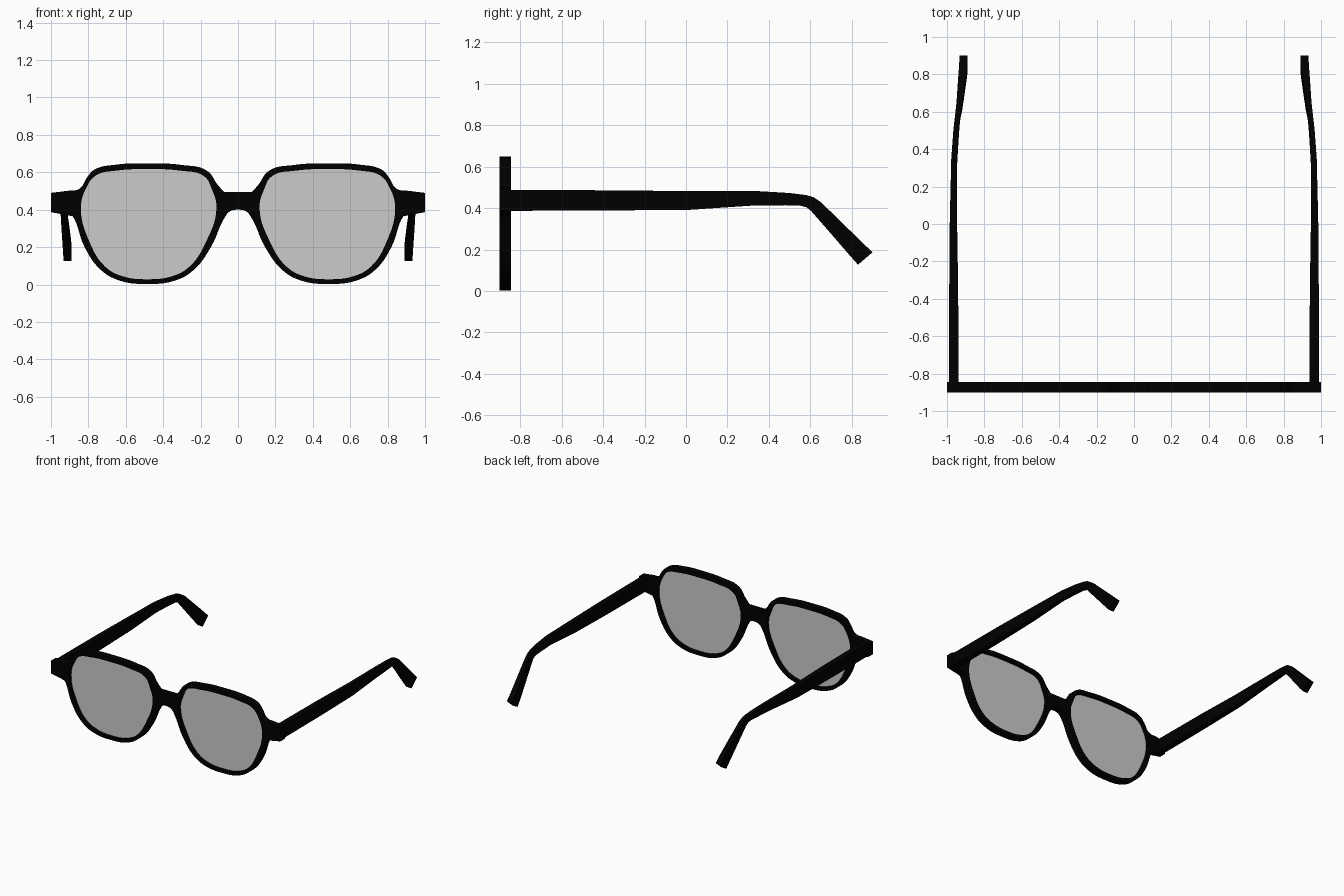
import bpy, bmesh, math

if "Cube" in bpy.data.objects:
    bpy.data.objects.remove(bpy.data.objects["Cube"])


def material(name, rgba):
    m = bpy.data.materials.new(name)
    m.diffuse_color = rgba
    m.use_nodes = True
    m.node_tree.nodes["Principled BSDF"].inputs["Base Color"].default_value = m.diffuse_color
    return m


black = material("black_acetate", (0.0, 0.0, 0.0, 1))
tint = material("tinted_lens", (0.52, 0.52, 0.52, 0.5))


def plate(name, outlines, y, half, mat):
    """Filled, extruded outlines (x, z[, 'corner']) standing in the XZ plane."""
    cu = bpy.data.curves.new(name, 'CURVE')
    cu.dimensions = '2D'
    cu.fill_mode = 'BOTH'
    cu.extrude = half
    cu.resolution_u = 6
    for pts in outlines:
        sp = cu.splines.new('BEZIER')
        sp.bezier_points.add(len(pts) - 1)
        sp.use_cyclic_u = True
        for bp, p in zip(sp.bezier_points, pts):
            bp.co = (p[0], p[1], 0)
            bp.handle_left_type = bp.handle_right_type = 'VECTOR' if len(p) > 2 else 'AUTO'
    ob = bpy.data.objects.new(name, cu)
    bpy.context.collection.objects.link(ob)
    ob.rotation_euler = (math.pi / 2, 0, 0)
    ob.location.y = y
    cu.materials.append(mat)
    finish(ob, True)
    return ob


def finish(ob, convert=False):
    bpy.ops.object.select_all(action='DESELECT')
    ob.select_set(True)
    bpy.context.view_layer.objects.active = ob
    if convert:
        bpy.ops.object.convert(target='MESH')
    bpy.ops.object.shade_smooth_by_angle(angle=math.radians(30))


def mirrored(pts):
    return [(-p[0],) + tuple(p[1:]) for p in reversed(pts)]


# Lens opening, right side
lens = [(0.485, 0.617), (0.65, 0.609), (0.76, 0.583), (0.81, 0.52), (0.84, 0.41),
        (0.795, 0.23), (0.71, 0.095), (0.62, 0.045), (0.485, 0.028), (0.35, 0.045),
        (0.26, 0.095), (0.17, 0.23), (0.115, 0.41), (0.14, 0.51), (0.18, 0.578), (0.31, 0.609)]

# Outer silhouette, right half from bridge top round to bridge underside
C = 'corner'
half = [(0.075, 0.495, C), (0.11, 0.535), (0.165, 0.608), (0.30, 0.639), (0.485, 0.648),
        (0.65, 0.641), (0.77, 0.613), (0.805, 0.575), (0.848, 0.512), (0.92, 0.5),
        (1.0, 0.49, C), (1.0, 0.387, C), (0.885, 0.365, C), (0.872, 0.345), (0.82, 0.2),
        (0.73, 0.075), (0.63, 0.02), (0.485, 0.003), (0.34, 0.02), (0.24, 0.075),
        (0.145, 0.2), (0.07, 0.36), (0.045, 0.39)]
outer = half + [(0, 0.4)] + mirrored(half)

plate("front_frame", [outer, lens, mirrored(lens)], -0.8725, 0.0275, black)

# Lenses fill the openings
plate("lens_right", [lens], -0.8725, 0.006, tint)
plate("lens_left", [mirrored(lens)], -0.8725, 0.006, tint)

# Temple sections: y top, z top, y bottom, z bottom, inner x, outer x
sections = [(-0.85, 0.488, -0.85, 0.387, 0.938, 0.988),
            (-0.35, 0.486, -0.35, 0.389, 0.940, 0.988),
            (0.02, 0.482, 0.02, 0.392, 0.946, 0.985),
            (0.35, 0.482, 0.33, 0.413, 0.945, 0.977),
            (0.50, 0.473, 0.48, 0.414, 0.936, 0.966),
            (0.58, 0.463, 0.55, 0.412, 0.930, 0.957),
            (0.615, 0.453, 0.58, 0.405, 0.925, 0.953),
            (0.65, 0.430, 0.605, 0.385, 0.919, 0.949),
            (0.77, 0.313, 0.72, 0.253, 0.902, 0.941),
            (0.85, 0.235, 0.79, 0.172, 0.892, 0.935),
            (0.90, 0.187, 0.83, 0.127, 0.889, 0.933)]


def temple(name, side):
    bm = bmesh.new()
    rings = []
    for yt, zt, yb, zb, xi, xo in sections:
        co = [(xi, yb, zb), (xo, yb, zb), (xo, yt, zt), (xi, yt, zt)]
        rings.append([bm.verts.new((side * x, y, z)) for x, y, z in co])
    for a, b in zip(rings, rings[1:]):
        for i in range(4):
            j = (i + 1) % 4
            bm.faces.new((a[i], a[j], b[j], b[i]))
    bm.faces.new(rings[0])
    bm.faces.new(rings[-1])
    bmesh.ops.recalc_face_normals(bm, faces=bm.faces)
    me = bpy.data.meshes.new(name)
    bm.to_mesh(me)
    bm.free()
    me.materials.append(black)
    ob = bpy.data.objects.new(name, me)
    bpy.context.collection.objects.link(ob)
    finish(ob)


# Side arms with bent ear tips
temple("temple_right", 1)
temple("temple_left", -1)
